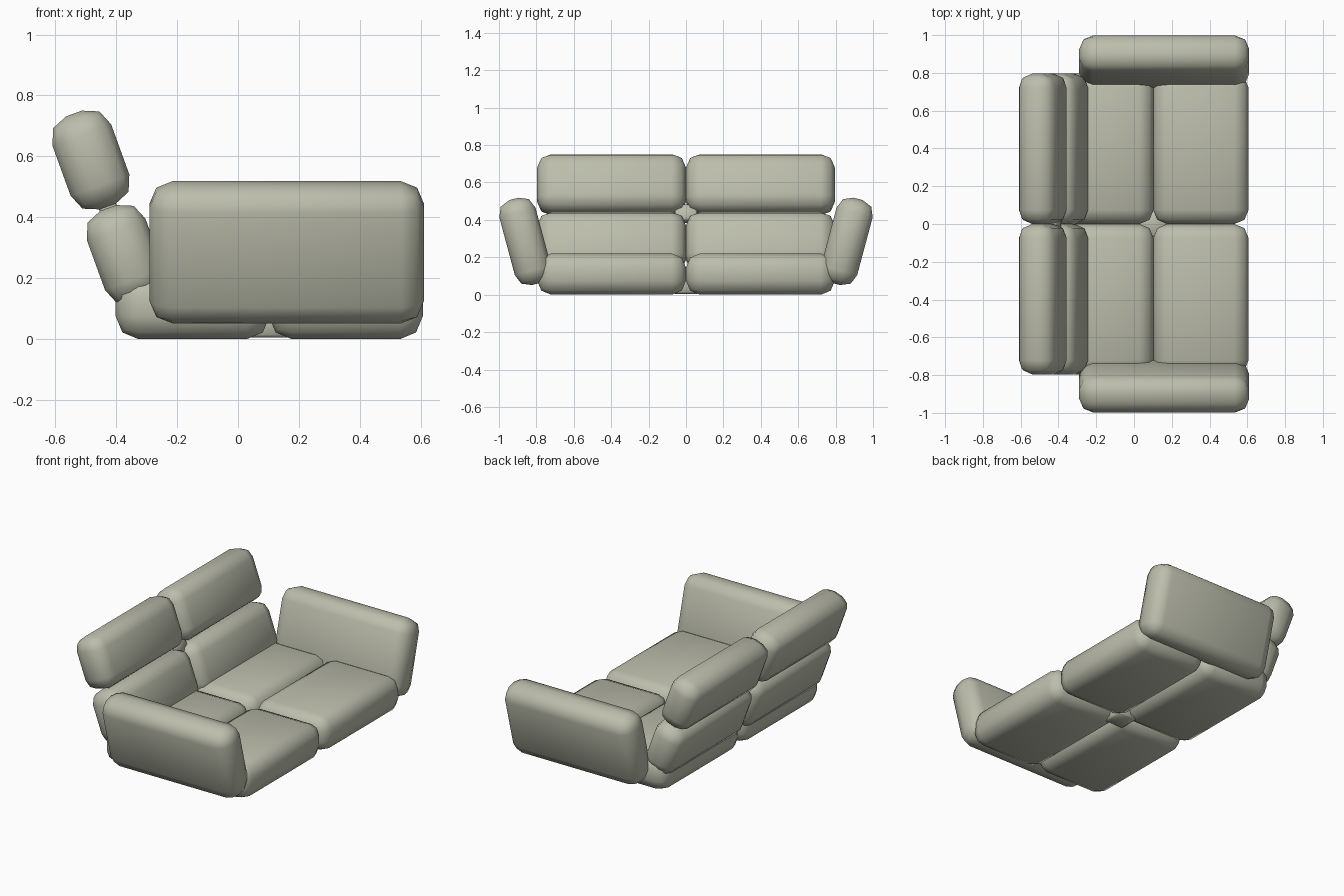
import bpy, bmesh, math
from mathutils import Matrix

if "Cube" in bpy.data.objects:
    bpy.data.objects.remove(bpy.data.objects["Cube"])

fabric = bpy.data.materials.new("grey_green_fabric")
fabric.diffuse_color = (0.50, 0.51, 0.41, 1)
fabric.use_nodes = True
fabric.node_tree.nodes["Principled BSDF"].inputs["Base Color"].default_value = fabric.diffuse_color


def cushion(name, loc, size, rot=(0, 0, 0), r=0.075, segs=2):
    """Soft box: a cube with rounded edges and smooth shading."""
    bm = bmesh.new()
    bmesh.ops.create_cube(bm, size=1)
    bmesh.ops.scale(bm, vec=size, verts=bm.verts)
    bmesh.ops.bevel(bm, geom=bm.edges[:], offset=r, segments=segs,
                    profile=0.5, affect='EDGES', clamp_overlap=True)
    for f in bm.faces:
        f.smooth = True
    me = bpy.data.meshes.new(name)
    bm.to_mesh(me)
    bm.free()
    me.materials.append(fabric)
    ob = bpy.data.objects.new(name, me)
    ob.location = loc
    ob.rotation_euler = rot
    bpy.context.collection.objects.link(ob)
    return ob


lean = math.radians(-20)    # backrest leans towards -x
flare = math.radians(15)    # arms lean outwards

for side, s in (("near", -1), ("far", 1)):
    y = s * 0.398
    # seat cushions, two deep
    cushion(f"rear_seat_{side}", (-0.149, y, 0.11), (0.505, 0.796, 0.22))
    cushion(f"front_seat_{side}", (0.354, y, 0.11), (0.505, 0.796, 0.22))
    # two stacked back cushions
    cushion(f"lower_back_{side}", (-0.370, y, 0.278), (0.205, 0.796, 0.325), (0, lean, 0))
    cushion(f"upper_back_{side}", (-0.483, y, 0.588), (0.205, 0.796, 0.325), (0, lean, 0))
    # arm
    cushion(f"arm_{side}", (0.16, s * 0.86, 0.285), (0.90, 0.20, 0.47), (-s * flare, 0, 0))

# hidden connectors where four cushions meet
cushion("seat_connector", (0.102, 0, 0.05), (0.14, 0.14, 0.09), r=0.01, segs=1)
cushion("back_connector", (-0.427, 0, 0.433), (0.06, 0.12, 0.09), (0, lean, 0), r=0.01, segs=1)
